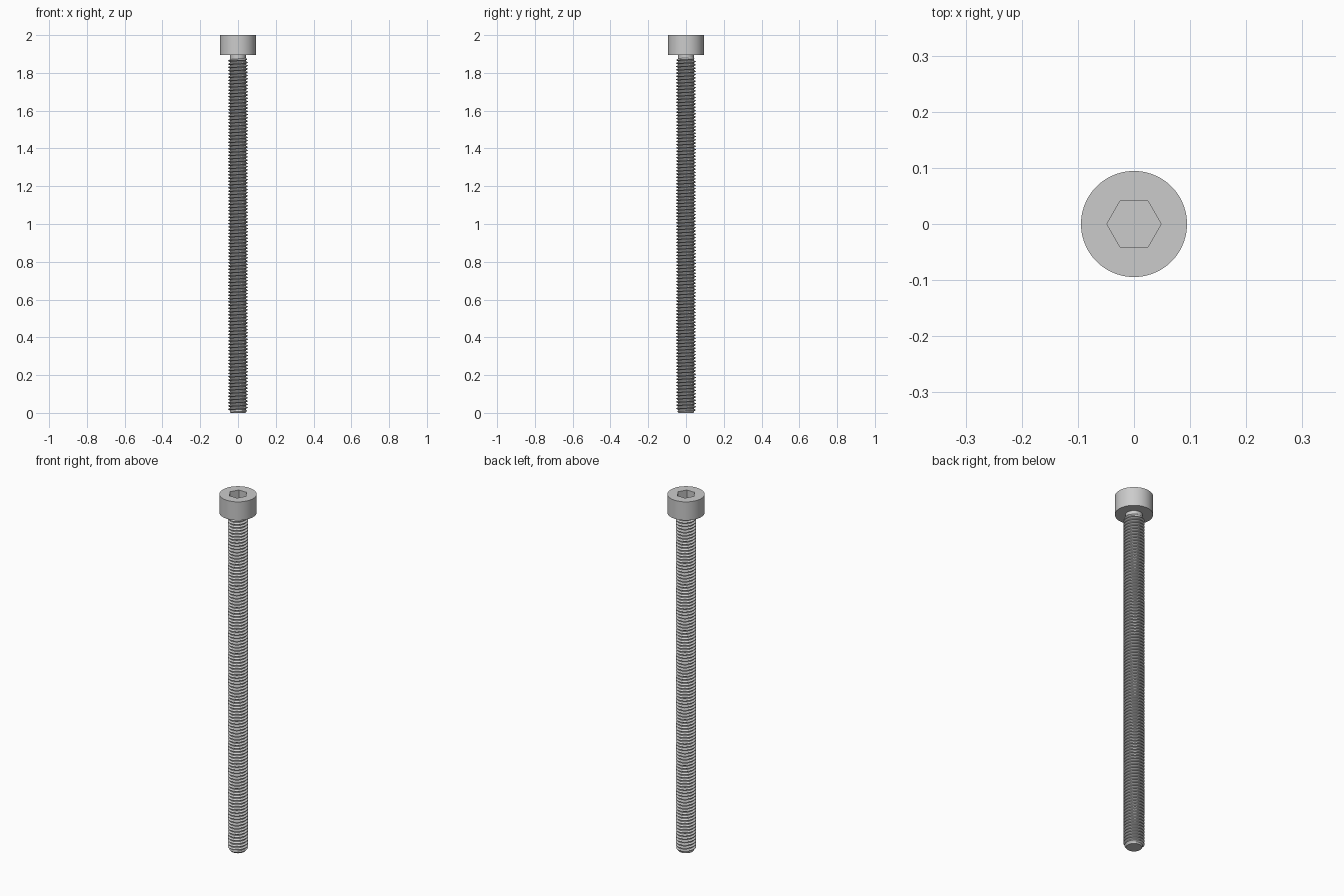
import bpy, bmesh
from math import cos, sin, pi, sqrt, ceil
from mathutils import Vector

if "Cube" in bpy.data.objects:
    bpy.data.objects.remove(bpy.data.objects["Cube"], do_unlink=True)

HEIGHT = 2.0
HEAD_R, HEAD_BOTTOM = 0.0945, 1.896
HEX_R, HEX_DEPTH = 0.0484, 0.05
CREST_R, ROOT_R, PITCH = 0.0522, 0.0425, 0.01724
THREAD_TOP = 1.878
SEG = 40

steel = bpy.data.materials.new("grey steel")
steel.use_nodes = True
colour = (0.6, 0.6, 0.6, 1)
steel.diffuse_color = colour
bsdf = next(n for n in steel.node_tree.nodes if n.type == 'BSDF_PRINCIPLED')
bsdf.inputs["Base Color"].default_value = colour


def finish(bm, name):
    """Turn a bmesh into a steel object with smooth curves and sharp edges."""
    mesh = bpy.data.meshes.new(name)
    bm.to_mesh(mesh)
    bm.free()
    mesh.materials.append(steel)
    obj = bpy.data.objects.new(name, mesh)
    bpy.context.collection.objects.link(obj)
    bpy.ops.object.select_all(action='DESELECT')
    obj.select_set(True)
    bpy.context.view_layer.objects.active = obj
    bpy.ops.object.shade_smooth_by_angle(angle=pi / 6)
    return obj


def ring(bm, radius, z, count):
    return [bm.verts.new((radius * cos(2 * pi * i / count),
                          radius * sin(2 * pi * i / count), z)) for i in range(count)]


def wall(bm, low, high):
    n = len(low)
    for i in range(n):
        j = (i + 1) % n
        bm.faces.new((low[i], low[j], high[j], high[i]))


# Head: cylinder with a hexagonal socket sunk into the top
bm = bmesh.new()
bottom, top = ring(bm, HEAD_R, HEAD_BOTTOM, 72), ring(bm, HEAD_R, HEIGHT, 72)
rim = ring(bm, HEX_R, HEIGHT, 6)
floor = ring(bm, HEX_R, HEIGHT - HEX_DEPTH, 6)
wall(bm, bottom, top)
wall(bm, rim, floor)
bm.faces.new(bottom[::-1])
bm.faces.new(floor)
loops = [bm.edges.get((loop[i - 1], loop[i])) for loop in (top, rim) for i in range(len(loop))]
bmesh.ops.triangle_fill(bm, use_beauty=True, edges=loops, normal=Vector((0, 0, 1)))
bmesh.ops.recalc_face_normals(bm, faces=bm.faces)
finish(bm, "socket_head")

# Shank: right-handed helical thread, chamfered at the tip, running out to a plain neck
profile = [(0, ROOT_R), (0.25, ROOT_R), (0.5625, CREST_R), (0.6875, CREST_R)]
turns = ceil(HEAD_BOTTOM / PITCH) + 4
bm = bmesh.new()
grid = []
for i in range(turns * SEG + 1):
    a = 2 * pi * i / SEG
    row = []
    for offset, r in profile:
        z = PITCH * (i / SEG + offset - 2)
        r = min(r, 0.039 + 0.8 * max(z, 0), ROOT_R + max(0, THREAD_TOP - z))
        row.append(bm.verts.new((r * cos(a), r * sin(a), z)))
    grid.append(row)
for i in range((turns - 1) * SEG):
    here = grid[i] + [grid[i + SEG][0]]
    after = grid[i + 1] + [grid[i + 1 + SEG][0]]
    for k in range(len(profile)):
        bm.faces.new((here[k], after[k], after[k + 1], here[k + 1]))

# Trim both ends square and close the tip
for z, direction in ((0, -1), (HEAD_BOTTOM + 0.002, 1)):
    bmesh.ops.bisect_plane(bm, geom=bm.verts[:] + bm.edges[:] + bm.faces[:], dist=1e-6,
                           plane_co=(0, 0, z), plane_no=(0, 0, direction), clear_outer=True)
loose = [v for v in bm.verts if not v.link_faces]
bmesh.ops.delete(bm, geom=loose, context='VERTS')
tip = [e for e in bm.edges if e.is_boundary and all(abs(v.co.z) < 1e-4 for v in e.verts)]
bmesh.ops.holes_fill(bm, edges=tip, sides=0)
bmesh.ops.recalc_face_normals(bm, faces=bm.faces)
finish(bm, "threaded_shank")
